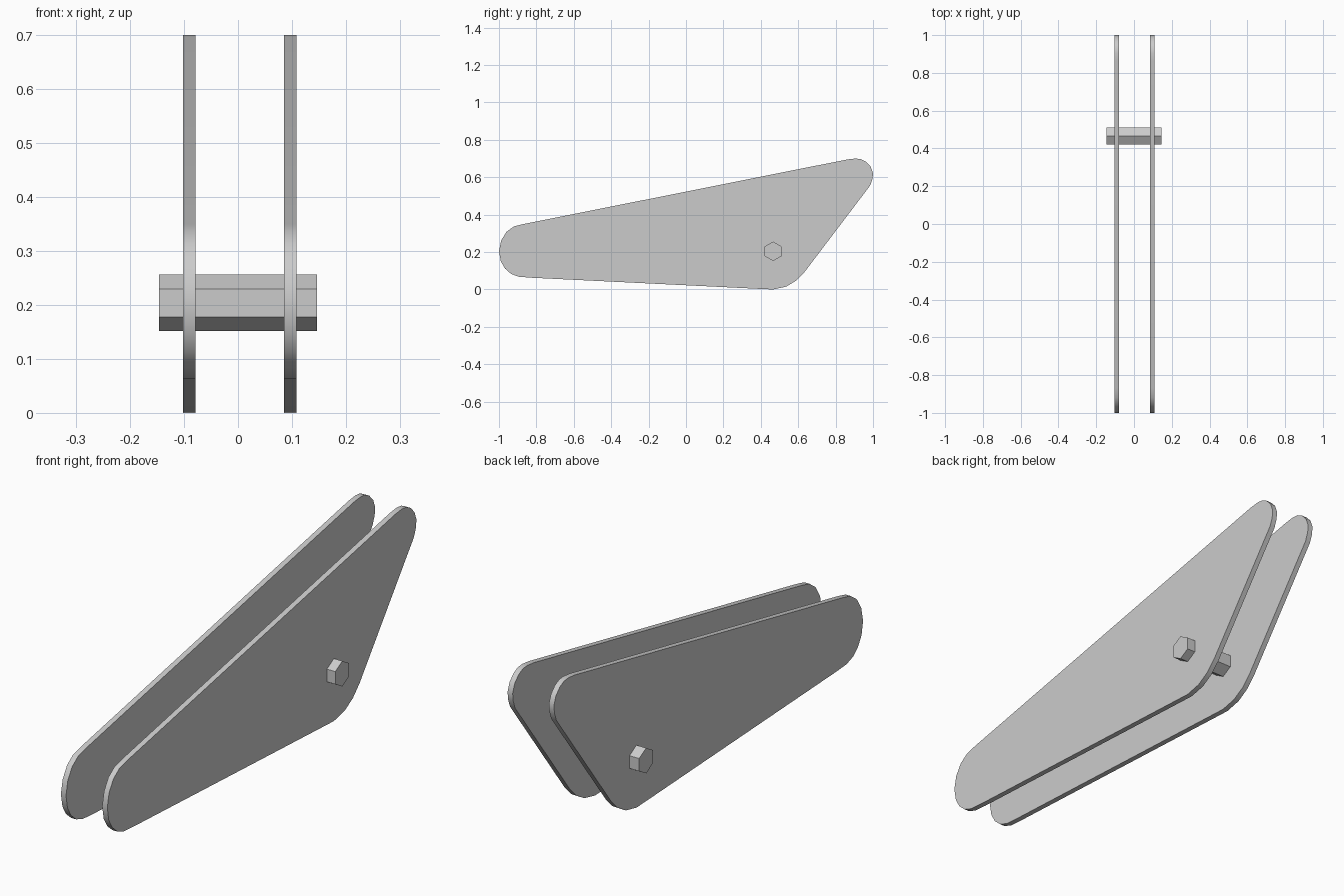
import bpy, bmesh
from math import sin, cos, pi, radians

if "Cube" in bpy.data.objects:
    bpy.data.objects.remove(bpy.data.objects["Cube"])


def extrude_x(name, profile, x0, x1, smooth=False):
    """Solid made from a (y, z) outline swept from x0 to x1."""
    bm = bmesh.new()
    face = bm.faces.new([bm.verts.new((x0, y, z)) for y, z in profile])
    res = bmesh.ops.extrude_face_region(bm, geom=[face])
    verts = [v for v in res["geom"] if isinstance(v, bmesh.types.BMVert)]
    bmesh.ops.translate(bm, verts=verts, vec=(x1 - x0, 0, 0))
    bmesh.ops.recalc_face_normals(bm, faces=bm.faces)
    mesh = bpy.data.meshes.new(name)
    bm.to_mesh(mesh)
    bm.free()
    obj = bpy.data.objects.new(name, mesh)
    bpy.context.collection.objects.link(obj)
    if smooth:
        bpy.ops.object.select_all(action='DESELECT')
        obj.select_set(True)
        bpy.context.view_layer.objects.active = obj
        bpy.ops.object.shade_smooth_by_angle(angle=radians(35))
    return obj


# Rounded three-cornered plate outline
outline = [
    # blunt front end
    (-0.868, 0.350), (-0.92, 0.337), (-0.96, 0.308), (-0.988, 0.262),
    (-1.0, 0.205), (-0.990, 0.150), (-0.968, 0.112), (-0.935, 0.083),
    (-0.894, 0.068), (-0.83, 0.063),
    # lower corner
    (0.40, 0.003), (0.466, 0.0), (0.535, 0.015), (0.589, 0.047), (0.632, 0.091),
    # upper back corner
    (0.984, 0.555), (0.997, 0.590), (1.0, 0.622), (0.987, 0.657),
    (0.962, 0.683), (0.935, 0.697), (0.905, 0.700), (0.862, 0.695),
]
extrude_x("left_plate", outline, -0.102, -0.079, True)
extrude_x("right_plate", outline, 0.085, 0.108, True)

# Hexagonal pin through both plates
pin = [(0.466 + 0.052 * sin(i * pi / 3), 0.204 + 0.052 * cos(i * pi / 3)) for i in range(6)]
extrude_x("hex_pin", pin, -0.146, 0.146)
